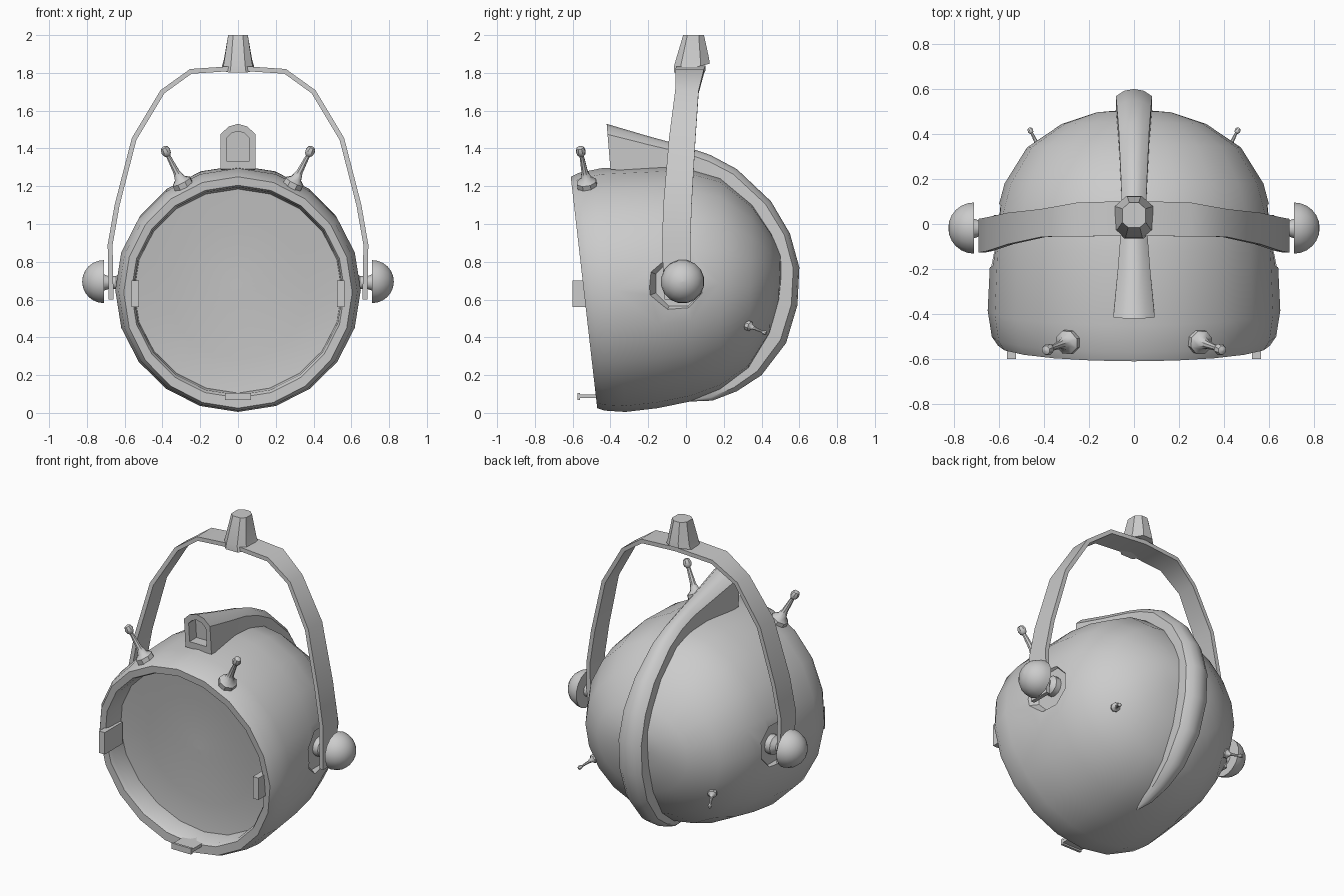
import bpy, bmesh, math
from mathutils import Vector

cube = bpy.data.objects.get("Cube")
if cube:
    bpy.data.objects.remove(cube)

grey = bpy.data.materials.new("plain_grey")
grey.use_nodes = True
COLOUR = (0.6, 0.6, 0.6, 1)
grey.diffuse_color = COLOUR
grey.node_tree.nodes["Principled BSDF"].inputs["Base Color"].default_value = COLOUR


def smooth(obj, angle=35):
    bpy.ops.object.select_all(action='DESELECT')
    obj.select_set(True)
    bpy.context.view_layer.objects.active = obj
    bpy.ops.object.shade_smooth_by_angle(angle=math.radians(angle))


def loft(name, rings, angle=35):
    """Skin a row of equal closed rings; both ends are capped."""
    bm = bmesh.new()
    loops = [[bm.verts.new(p) for p in ring] for ring in rings]
    n = len(loops[0])
    for a, b in zip(loops, loops[1:]):
        for i in range(n):
            j = (i + 1) % n
            bm.faces.new((a[i], a[j], b[j], b[i]))
    bm.faces.new(loops[0])
    bm.faces.new(loops[-1])
    bmesh.ops.remove_doubles(bm, verts=bm.verts, dist=0.0005)
    bmesh.ops.recalc_face_normals(bm, faces=bm.faces)
    mesh = bpy.data.meshes.new(name)
    bm.to_mesh(mesh)
    bm.free()
    mesh.materials.append(grey)
    obj = bpy.data.objects.new(name, mesh)
    bpy.context.collection.objects.link(obj)
    smooth(obj, angle)
    return obj


def turned(name, start, direction, profile, sides=12, angle=35):
    """Round part: profile is (distance along axis, radius)."""
    axis = Vector(direction).normalized()
    u = axis.orthogonal().normalized()
    v = axis.cross(u)
    angles = [math.tau * (i + 0.5) / sides for i in range(sides)]
    rings = [[Vector(start) + axis * d + (u * math.cos(a) + v * math.sin(a)) * r
              for a in angles] for d, r in profile]
    return loft(name, rings, angle)


def box(name, low, high):
    corners = ((0, 0), (1, 0), (1, 1), (0, 1))
    rings = [[((low[0], high[0])[a], (low[1], high[1])[b], z) for a, b in corners]
             for z in (low[2], high[2])]
    return loft(name, rings)


# Helmet shell: rings given by top point, bottom point and half width,
# from the back pole over the outside, round the rim and into the face recess
SHELL = [
    (0.51, 0.75, 0.51, 0.74, 0.005), (0.50, 0.85, 0.49, 0.58, 0.17),
    (0.45, 0.96, 0.44, 0.41, 0.32), (0.35, 1.11, 0.33, 0.23, 0.475),
    (0.18, 1.25, 0.18, 0.12, 0.575), (0.04, 1.29, 0.02, 0.06, 0.615),
    (-0.12, 1.31, -0.15, 0.025, 0.638), (-0.45, 1.295, -0.32, 0.005, 0.65),
    (-0.57, 1.27, -0.43, 0.012, 0.632), (-0.61, 1.25, -0.47, 0.025, 0.605),
    (-0.605, 1.205, -0.47, 0.08, 0.565), (-0.58, 1.195, -0.45, 0.095, 0.555),
    (-0.47, 1.185, -0.34, 0.105, 0.55), (-0.44, 1.0, -0.33, 0.29, 0.37),
    (-0.395, 0.66, -0.395, 0.65, 0.005),
]
SIDES = 20
rings = []
for yt, zt, yb, zb, w in SHELL:
    ring = []
    for i in range(SIDES):
        a = math.tau * i / SIDES
        t = (1 + math.cos(a)) / 2
        ring.append((w * math.sin(a), yb + (yt - yb) * t, zb + (zt - zb) * t))
    rings.append(ring)
shell = loft("helmet_shell", rings)

# Octagonal sockets sunk into both sides
for s in (1, -1):
    cutter = turned("socket_cutter", (s * 0.585, -0.04, 0.685), (s, 0, 0),
                    [(0, 0.13), (0.07, 0.175), (0.3, 0.175)], 8)
    cutter.hide_render = True
    mod = shell.modifiers.new("socket", 'BOOLEAN')
    mod.operation = 'DIFFERENCE'
    mod.object = cutter
    bpy.context.view_layer.objects.active = shell
    bpy.ops.object.modifier_apply(modifier=mod.name)
    bpy.data.objects.remove(cutter)
smooth(shell)

# Crest: outer point, inner point and half width along the back ridge
CREST = [
    (-0.42, 1.53, -0.40, 1.29, 0.092), (-0.2, 1.465, -0.2, 1.27, 0.072),
    (0.0, 1.41, 0.0, 1.25, 0.056), (0.13, 1.365, 0.09, 1.22, 0.055),
    (0.27, 1.29, 0.18, 1.18, 0.06), (0.45, 1.12, 0.32, 1.06, 0.068),
    (0.55, 0.95, 0.42, 0.92, 0.076), (0.60, 0.77, 0.46, 0.75, 0.08),
    (0.59, 0.57, 0.45, 0.59, 0.08), (0.53, 0.37, 0.40, 0.44, 0.075),
    (0.40, 0.20, 0.30, 0.29, 0.064), (0.27, 0.115, 0.20, 0.20, 0.048),
    (0.14, 0.065, 0.10, 0.14, 0.03), (0.02, 0.06, 0.0, 0.1, 0.006),
]
SECTION = [(-1, 0), (-1, 0.77), (-0.55, 0.94), (0, 1), (0.55, 0.94), (1, 0.77), (1, 0)]
rings = [[Vector((w * k, yi + (yo - yi) * t, zi + (zo - zi) * t)) for k, t in SECTION]
         for yo, zo, yi, zi, w in CREST]
# Sunken window in the front of the crest
centre = Vector((0, -0.41, 1.415))
window = [centre + (p - centre) * 0.66 for p in rings[0]]
rings = [[p + Vector((0, 0.07, 0)) for p in window], window] + rings
loft("crest", rings, 40)

# Carrying strap: x, z, centre y and half depth, mirrored over the top
HALF = [
    (0.672, 0.60, -0.045, 0.07), (0.677, 0.89, -0.052, 0.075), (0.64, 1.10, -0.045, 0.075),
    (0.55, 1.45, -0.02, 0.07), (0.40, 1.70, 0.005, 0.062), (0.25, 1.808, 0.02, 0.075),
]
path = HALF + [(0, 1.825, 0.025, 0.078)] + [(-x, z, y, h) for x, z, y, h in reversed(HALF)]
rings = []
for i, (x, z, y, h) in enumerate(path):
    a, b = path[max(i - 1, 0)], path[min(i + 1, len(path) - 1)]
    n = Vector((b[1] - a[1], 0, a[0] - b[0])).normalized() * 0.013
    p = Vector((x, y, z))
    d = Vector((0, h, 0))
    rings.append([p + n - d, p + n + d, p - n + d, p - n - d])
loft("strap", rings, 40)

# Tapered stub on top of the strap: height, y centre, half width, half depth, slope
rings = []
for z, y, w, h, slope in ((1.825, 0.03, 0.085, 0.095, 0.25),
                          (1.86, 0.03, 0.075, 0.092, 0.2),
                          (2.0, 0.04, 0.052, 0.055, 0)):
    rings.append([(w * k, y + h * m, z + slope * h * m)
                  for k, m in ((-1, -0.6), (-0.5, -1), (0.5, -1), (1, -0.6),
                               (1, 0.5), (0.4, 1), (-0.4, 1), (-1, 0.5))])
loft("strap_stub", rings)

# Parts found on both sides
PIN = [(-0.03, 0.055), (0.01, 0.055), (0.03, 0.03), (0.07, 0.018), (0.165, 0.012),
       (0.175, 0.022), (0.195, 0.027), (0.215, 0.02), (0.222, 0.004)]
DOME = [(0.115 * math.sin(a), 0.115 * math.cos(a) + 0.001)
        for a in [math.pi / 2 * i / 6 for i in range(7)]]
for s, side in ((1, "left"), (-1, "right")):
    turned("ear_stem_" + side, (s * 0.57, -0.02, 0.69), (s, 0, 0),
           [(0, 0.06), (0.05, 0.06), (0.075, 0.035), (0.11, 0.032), (0.145, 0.045)])
    turned("ear_dome_" + side, (s * 0.71, -0.018, 0.695), (s, 0, 0), DOME, 16)
    turned("antenna_" + side, (s * 0.295, -0.525, 1.215), (s * 0.095, -0.035, 0.185), PIN, 8)
    turned("rear_pin_" + side, (s * 0.42, 0.335, 0.46), (s * 0.045, 0.09, -0.04),
           [(d * 0.5, r * 0.5) for d, r in PIN], 8)
    xs = sorted((s * 0.525, s * 0.565))
    box("rim_tab_" + side, (xs[0], -0.6, 0.56), (xs[1], -0.42, 0.7))

# Bottom tab with an upright lip
box("bottom_tab", (-0.07, -0.57, 0.078), (0.07, -0.4, 0.098))
box("bottom_tab_lip", (-0.07, -0.575, 0.068), (0.07, -0.56, 0.106))
